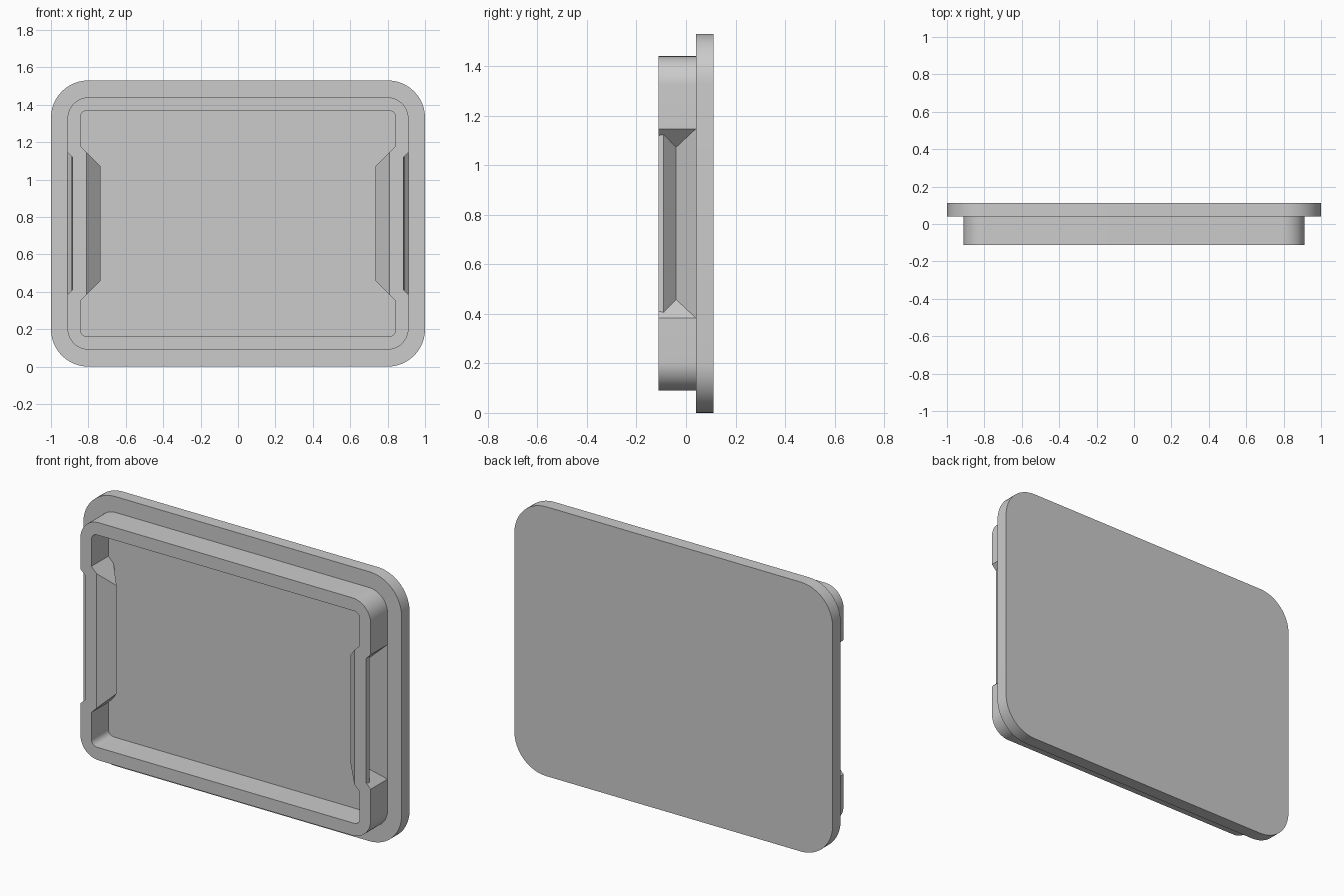
import bpy, bmesh, math

if "Cube" in bpy.data.objects:
    bpy.data.objects.remove(bpy.data.objects["Cube"], do_unlink=True)

MID_Z = 0.765           # centre height of the tray
BACK, SEAT, FRONT = 0.112, 0.04, -0.112

grey = bpy.data.materials.new("plain_grey")
grey.use_nodes = True
grey.diffuse_color = (0.6, 0.6, 0.6, 1)
grey.node_tree.nodes["Principled BSDF"].inputs["Base Color"].default_value = (0.6, 0.6, 0.6, 1)


def outline(half_w, half_h, radius, side=(), steps=12):
    """Rounded rectangle; side holds extra points of the right edge, middle first."""
    quarter = list(side)
    for i in range(steps + 1):
        a = math.pi / 2 * i / steps
        quarter.append((half_w - radius + radius * math.cos(a),
                        half_h - radius + radius * math.sin(a)))
    back = quarter[::-1]
    return (quarter + [(-x, z) for x, z in back]
            + [(-x, -z) for x, z in quarter] + [(x, -z) for x, z in back])


def ring(bm, points, y):
    return [bm.verts.new((x, y, z + MID_Z)) for x, z in points]


def bridge(bm, a, b):
    for i in range(len(a)):
        j = (i + 1) % len(a)
        bm.faces.new((a[i], a[j], b[j], b[i]))


def finish(bm, name):
    bmesh.ops.remove_doubles(bm, verts=bm.verts[:], dist=0.0001)
    bmesh.ops.recalc_face_normals(bm, faces=bm.faces[:])
    mesh = bpy.data.meshes.new(name)
    bm.to_mesh(mesh)
    bm.free()
    obj = bpy.data.objects.new(name, mesh)
    bpy.context.collection.objects.link(obj)
    mesh.materials.append(grey)
    bpy.ops.object.select_all(action='DESELECT')
    obj.select_set(True)
    bpy.context.view_layer.objects.active = obj
    bpy.ops.object.shade_smooth_by_angle(angle=math.radians(15))


# Back plate
bm = bmesh.new()
shape = outline(1.0, 0.765, 0.2)
near, far = ring(bm, shape, SEAT), ring(bm, shape, BACK)
bridge(bm, near, far)
bm.faces.new(near)
bm.faces.new(far)
finish(bm, "back_plate")

# Raised rim: each layer has y, outer grip depth and inner bulge depth
layers = [(FRONT, 0.028, 0.0), (-0.09, 0.023, 0.023),
          (-0.04, 0.075, 0.075), (SEAT, 0.0, 0.0)]
bm = bmesh.new()
outer, inner = [], []
for y, groove, bulge in layers:
    outer.append(ring(bm, outline(0.912, 0.675, 0.115, [
        (0.912 - groove, 0.382 - groove), (0.912, 0.382)]), y))
    inner.append(ring(bm, outline(0.843, 0.603, 0.035, [
        (0.81 - bulge, 0.382 - bulge), (0.843, 0.415)]), y))
for rings in (outer, inner):
    for a, b in zip(rings, rings[1:]):
        bridge(bm, a, b)
bridge(bm, outer[0], inner[0])
bridge(bm, outer[-1], inner[-1])
finish(bm, "grip_rim")
